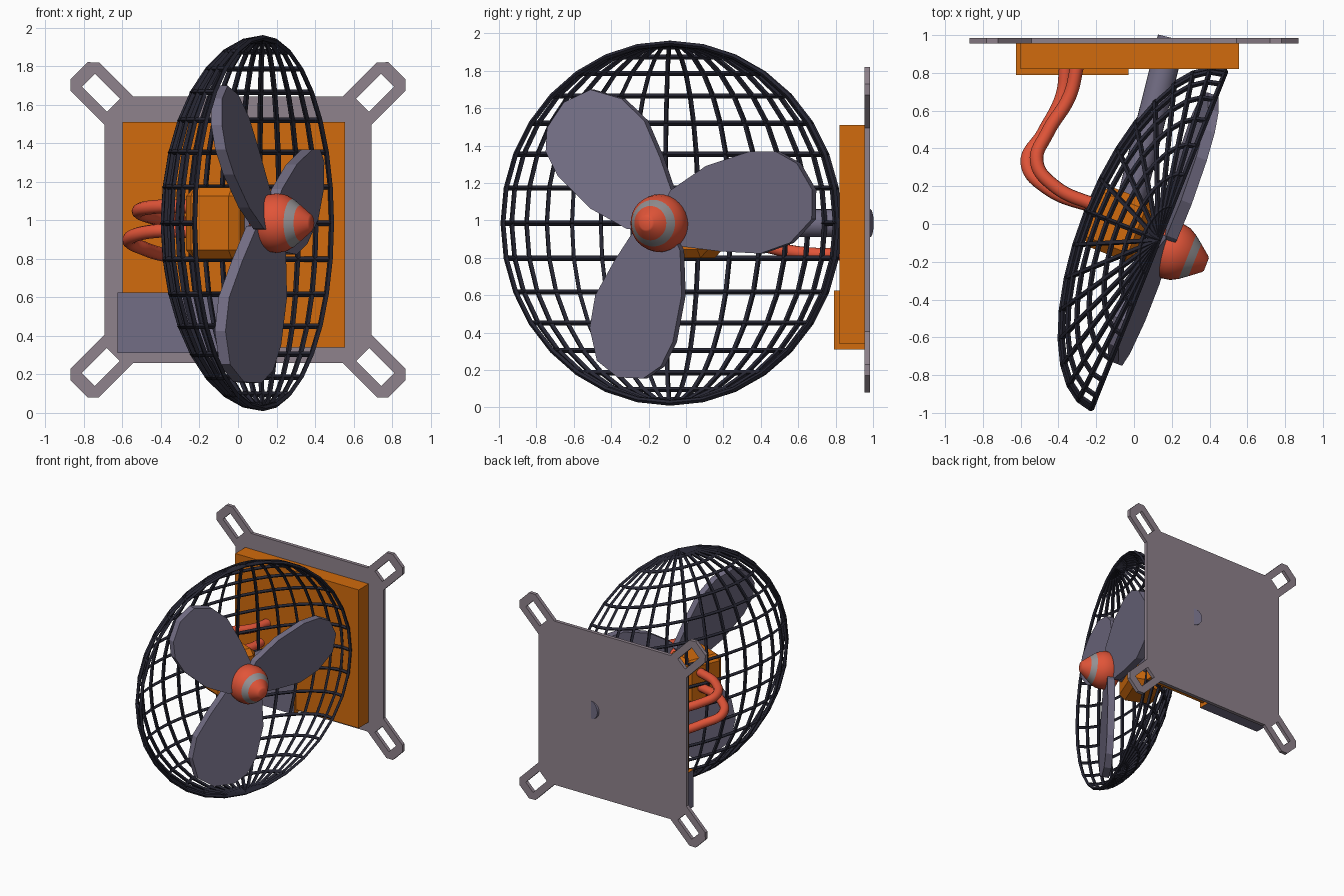
import bpy, bmesh, math
from mathutils import Matrix, Vector

if "Cube" in bpy.data.objects:
    bpy.data.objects.remove(bpy.data.objects["Cube"])


def material(name, *srgb):
    lin = [((c + 0.055) / 1.055) ** 2.4 for c in srgb] + [1]
    m = bpy.data.materials.new(name)
    m.use_nodes = True
    m.diffuse_color = lin
    m.node_tree.nodes["Principled BSDF"].inputs["Base Color"].default_value = lin
    return m


ORANGE = material("orange", 0.82, 0.42, 0.05)
MAUVE = material("mauve grey", 0.56, 0.51, 0.55)
SLATE = material("slate purple", 0.45, 0.43, 0.52)
RED = material("warm red", 0.88, 0.33, 0.22)
BAND = material("band grey", 0.58, 0.57, 0.58)
DARK = material("dark cage", 0.15, 0.15, 0.20)

# Fan frame: local x across the disc, local y up, local z out through the nose
TURN = math.radians(21.7)
ACROSS = Vector((math.sin(TURN), math.cos(TURN), 0))
NOSE = Vector((math.cos(TURN), -math.sin(TURN), 0))


def fan_frame(x, y, z):
    m = Matrix((ACROSS, (0, 0, 1), NOSE)).transposed().to_4x4()
    m.translation = (x, y, z)
    return m


def mesh_object(name, bm, mats, matrix=Matrix()):
    bmesh.ops.recalc_face_normals(bm, faces=bm.faces)
    me = bpy.data.meshes.new(name)
    bm.to_mesh(me)
    bm.free()
    me.transform(matrix)
    ob = bpy.data.objects.new(name, me)
    bpy.context.collection.objects.link(ob)
    for m in mats:
        me.materials.append(m)
    return ob


def select_only(ob):
    bpy.ops.object.select_all(action="DESELECT")
    ob.select_set(True)
    bpy.context.view_layer.objects.active = ob


def smooth(ob, degrees=40):
    select_only(ob)
    bpy.ops.object.shade_smooth_by_angle(angle=math.radians(degrees))


def curve_object(name, lines, mat, matrix=Matrix(), kind="POLY", closed=False, **settings):
    cu = bpy.data.curves.new(name, "CURVE")
    for k, v in settings.items():
        setattr(cu, k, v)
    for pts in lines:
        sp = cu.splines.new(kind)
        if kind == "BEZIER":
            sp.bezier_points.add(len(pts) - 1)
            for bp, p in zip(sp.bezier_points, pts):
                bp.co = p
                bp.handle_left_type = bp.handle_right_type = "AUTO"
        else:
            sp.points.add(len(pts) - 1)
            for cp, p in zip(sp.points, pts):
                cp.co = (*p, 1) if len(p) == 3 else (*p, 0, 1)
        sp.use_cyclic_u = closed
    cu.materials.append(mat)
    ob = bpy.data.objects.new(name, cu)
    bpy.context.collection.objects.link(ob)
    select_only(ob)
    bpy.ops.object.convert(target="MESH")
    ob = bpy.context.view_layer.objects.active
    ob.data.transform(matrix)
    for p in ob.data.polygons:
        p.use_smooth = False
    return ob


def slab(name, outlines, mat, matrix, half_thickness):
    return curve_object(name, outlines, mat, matrix, closed=True,
                        dimensions="2D", fill_mode="BOTH", extrude=half_thickness)


def box(name, lo, hi, mats, matrix=Matrix()):
    bm = bmesh.new()
    bmesh.ops.create_cube(bm, size=1)
    for v in bm.verts:
        v.co = [l + (c + 0.5) * (h - l) for l, h, c in zip(lo, hi, v.co)]
    return mesh_object(name, bm, mats, matrix)


# Wall plate with a slotted lug at each corner
lug = [(0.874, -0.105), (1.124, -0.105), (1.167, -0.064),
       (1.167, 0.064), (1.124, 0.105), (0.874, 0.105)]
slot = [(0.915, -0.048), (1.098, -0.048), (1.098, 0.048), (0.915, 0.048)]
outline, slots = [], []
for k in range(4):
    rot = Matrix.Rotation(math.radians(45 + 90 * k), 2)
    outline += [tuple(rot @ Vector(p)) for p in lug]
    slots.append([tuple(rot @ Vector(p)) for p in slot])
upright = Matrix.Translation((0, 0.97, 0.95)) @ Matrix.Rotation(math.pi / 2, 4, "X")
slab("wall_plate", [outline] + slots, MAUVE, upright, 0.015)

# Control housing and the lower compartment
box("housing", (-0.60, 0.82, 0.34), (0.555, 0.96, 1.51), [ORANGE])
lower = box("lower_compartment", (-0.625, 0.79, 0.31), (-0.03, 0.956, 0.625), [ORANGE, SLATE])
for p in lower.data.polygons:
    p.material_index = 1 if min(p.normal) < -0.5 else 0

# Support arm through the plate
start, end = Vector((-0.03, 0.07, 0.985)), Vector((0.2, 0.985, 0.985))
bm = bmesh.new()
bmesh.ops.create_cone(bm, cap_ends=True, segments=24, radius1=0.075, radius2=0.075,
                      depth=(end - start).length)
aim = (end - start).to_track_quat("Z", "Y").to_matrix().to_4x4()
smooth(mesh_object("support_arm", bm, [SLATE], Matrix.Translation((start + end) / 2) @ aim))

# Motor block
CENTRE = fan_frame(0.13, -0.085, 0.985)
motor = box("motor", (-0.17, -0.185, -0.38), (0.17, 0.185, -0.08), [ORANGE], CENTRE)
bev = motor.modifiers.new("chamfer", "BEVEL")
bev.width, bev.segments = 0.045, 1
box("motor_shaft", (-0.06, -0.06, -0.1), (0.04, 0.06, 0.03), [SLATE], CENTRE)

# Hoses from the housing to the motor
hoses = {
    "upper_hose": [(-0.30, 0.84, 1.0), (-0.34, 0.68, 1.0), (-0.46, 0.48, 1.02),
                   (-0.515, 0.33, 1.05), (-0.42, 0.20, 1.07), (-0.18, 0.09, 1.07)],
    "lower_hose": [(-0.36, 0.84, 0.82), (-0.38, 0.68, 0.82), (-0.48, 0.48, 0.85),
                   (-0.565, 0.32, 0.90), (-0.46, 0.19, 0.94), (-0.18, 0.08, 0.94)],
}
for name, path in hoses.items():
    smooth(curve_object(name, [path], RED, kind="BEZIER", dimensions="3D",
                        bevel_depth=0.036, bevel_resolution=3, resolution_u=8))

# Wire cage: half of a flattened globe with poles at top and bottom
R, DEPTH, STEP = 0.962, 0.41, math.pi / 16


def globe(i, j):
    lat, lon = (j - 8) * STEP, i * STEP
    return (R * math.cos(lat) * math.cos(lon), R * math.sin(lat),
            -DEPTH * math.cos(lat) * math.sin(lon))


wires = [[globe(i, j) for j in range(17)] for i in range(17)]
wires += [[globe(i, j) for i in range(17)] for j in range(1, 16)]
curve_object("cage", wires, DARK, CENTRE, dimensions="3D", bevel_depth=0.014,
             bevel_resolution=0, use_fill_caps=True)

# Propeller blades, pitched by a shear
HUB = fan_frame(0.12, -0.11, 0.985)
blade = [(0.04, 0.0), (-0.15, -0.015), (-0.29, -0.2), (-0.41, -0.385), (-0.445, -0.56),
         (-0.40, -0.735), (-0.27, -0.825), (-0.11, -0.83), (0.0, -0.765),
         (0.075, -0.635), (0.13, -0.385), (0.12, -0.145)]
pitch = Matrix.Translation((0, 0, 0.037))
pitch[2][0] = 0.2
for k in range(3):
    spin = Matrix.Rotation(math.radians(120 * k), 4, "Z")
    slab(f"blade_{k + 1}", [blade], SLATE, HUB @ spin @ pitch, 0.03)

# Nose cone with a painted band
profile = [(0, -0.02), (0.12, -0.02), (0.147, 0.03), (0.155, 0.09), (0.147, 0.135),
           (0.125, 0.175), (0.092, 0.218), (0.045, 0.277), (0.035, 0.283), (0, 0.283)]
bm = bmesh.new()
ring = [bm.verts.new((r, 0, z)) for r, z in profile]
edges = [bm.edges.new(pair) for pair in zip(ring, ring[1:])]
bmesh.ops.spin(bm, geom=ring + edges, cent=(0, 0, 0), axis=(0, 0, 1),
               angle=math.tau, steps=32, use_duplicate=False)
bmesh.ops.remove_doubles(bm, verts=bm.verts, dist=0.0005)
for f in bm.faces:
    f.material_index = 1 if 0.175 < f.calc_center_median().z < 0.218 else 0
smooth(mesh_object("nose_cone", bm, [RED, BAND], HUB))
